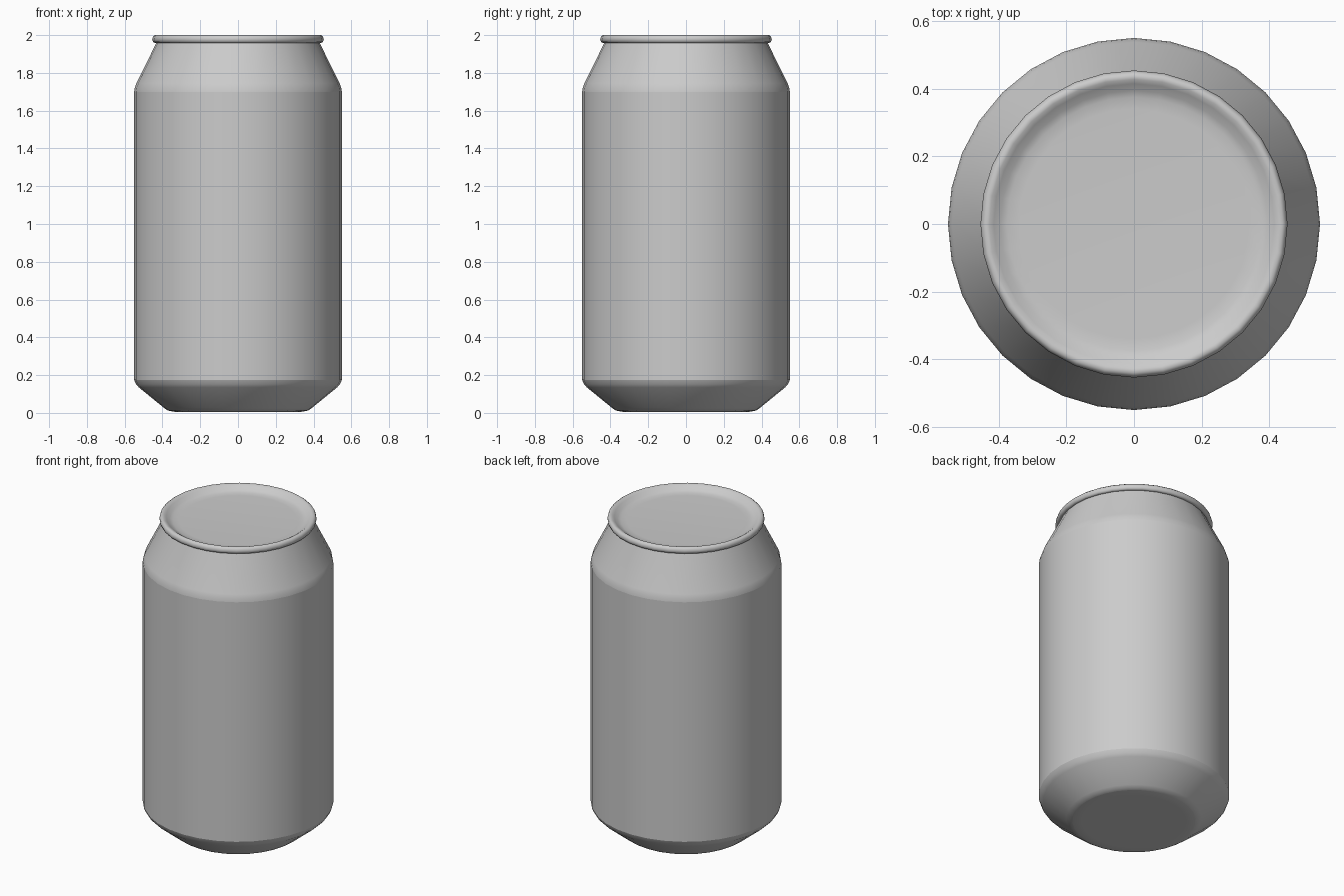
import bpy, bmesh
from math import cos, sin, pi

if "Cube" in bpy.data.objects:
    bpy.data.objects.remove(bpy.data.objects["Cube"])

SIDES = 32


def lathe(name, profile, smooth=True):
    """Spin a list of (radius, z) points, listed bottom/outside first, around z."""
    bm = bmesh.new()
    rings = []
    for r, z in profile:
        if r == 0:
            rings.append([bm.verts.new((0, 0, z))] * SIDES)
        else:
            rings.append([bm.verts.new((r * cos(2 * pi * i / SIDES),
                                        r * sin(2 * pi * i / SIDES), z))
                          for i in range(SIDES)])
    for a, b in zip(rings, rings[1:]):
        for i in range(SIDES):
            j = (i + 1) % SIDES
            quad = list(dict.fromkeys((a[i], a[j], b[j], b[i])))
            bm.faces.new(quad).smooth = smooth
    mesh = bpy.data.meshes.new(name)
    bm.to_mesh(mesh)
    bm.free()
    obj = bpy.data.objects.new(name, mesh)
    bpy.context.collection.objects.link(obj)
    return obj


# Flat underside
lathe("underside", [(0, 0.005), (0.30, 0.005), (0.33, 0.005), (0.355, 0.009)])

# Tapered base, rounded into the wall
lathe("base_taper", [(0.355, 0.009), (0.372, 0.013), (0.39, 0.025),
                     (0.525, 0.135), (0.54, 0.152), (0.55, 0.175)])

# Straight wall
lathe("body", [(0.55, 0.175), (0.55, 1.70)])

# Sloping shoulder
lathe("shoulder", [(0.55, 1.70), (0.547, 1.72), (0.538, 1.745),
                   (0.434, 1.955), (0.43, 1.968)])

# Rolled rim flowing into the shallow recessed lid
lathe("rim_and_lid", [(0.43, 1.962), (0.44, 1.958), (0.45, 1.964),
                      (0.454, 1.978), (0.45, 1.992), (0.44, 2.0),
                      (0.428, 1.998), (0.415, 1.99), (0.395, 1.975),
                      (0.375, 1.968), (0.34, 1.966), (0, 1.966)])
